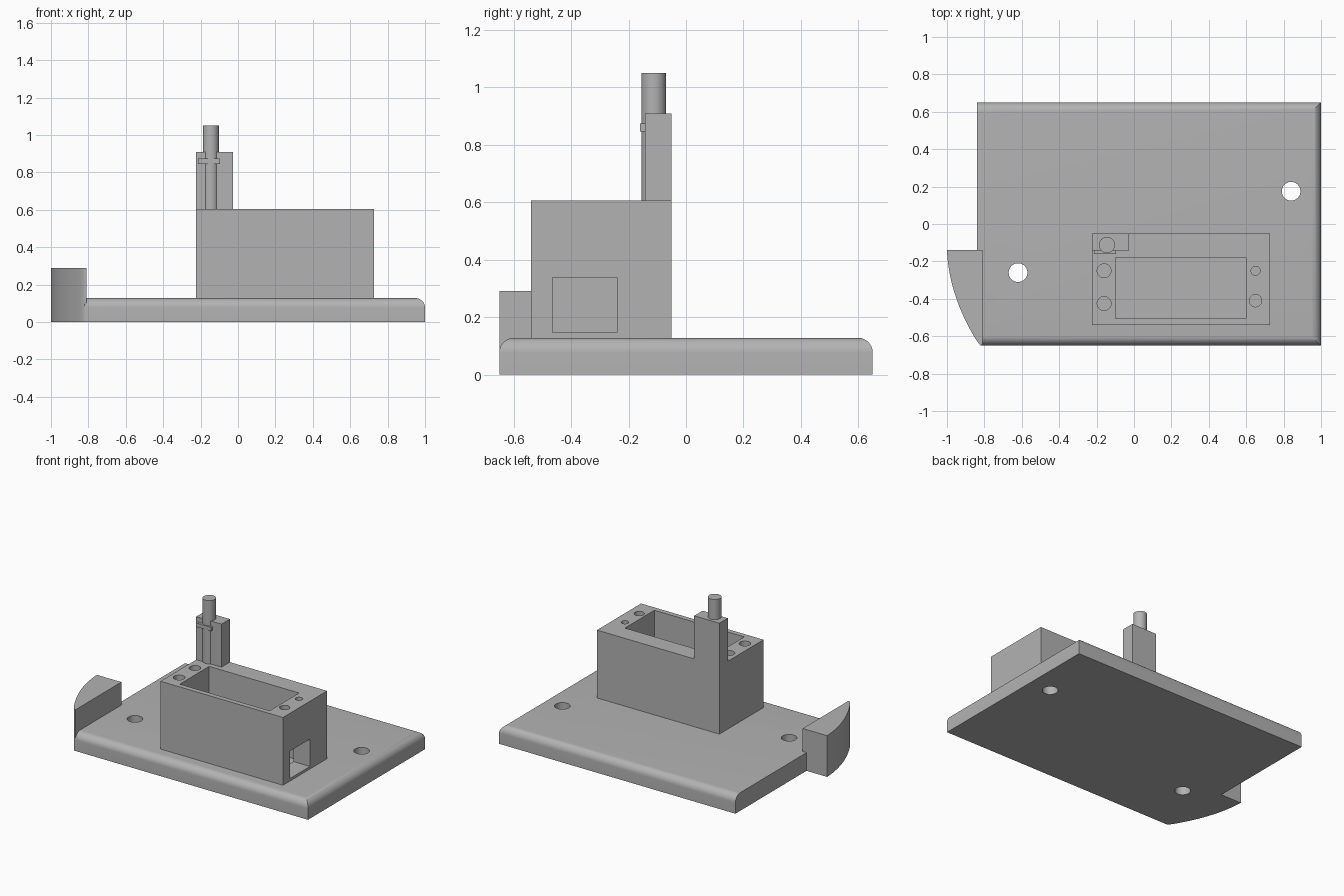
import bpy, bmesh, math

if "Cube" in bpy.data.objects:
    bpy.data.objects.remove(bpy.data.objects["Cube"])

grey = bpy.data.materials.new("plain_grey")
grey.use_nodes = True
grey.diffuse_color = (0.45, 0.45, 0.45, 1)
grey.node_tree.nodes["Principled BSDF"].inputs["Base Color"].default_value = (0.45, 0.45, 0.45, 1)


def finish(name, bm):
    bmesh.ops.recalc_face_normals(bm, faces=bm.faces)
    mesh = bpy.data.meshes.new(name)
    bm.to_mesh(mesh)
    bm.free()
    mesh.materials.append(grey)
    obj = bpy.data.objects.new(name, mesh)
    bpy.context.collection.objects.link(obj)
    return obj


def extrude_outline(points, z0, z1):
    bm = bmesh.new()
    face = bm.faces.new([bm.verts.new((x, y, z0)) for x, y in points])
    up = bmesh.ops.extrude_face_region(bm, geom=[face])["geom"]
    for v in up:
        if isinstance(v, bmesh.types.BMVert):
            v.co.z = z1
    return bm


def box(name, x0, x1, y0, y1, z0, z1):
    return finish(name, extrude_outline([(x0, y0), (x1, y0), (x1, y1), (x0, y1)], z0, z1))


def cylinder(name, x, y, r, z0, z1):
    ring = [(x + r * math.cos(math.tau * i / 48), y + r * math.sin(math.tau * i / 48)) for i in range(48)]
    return finish(name, extrude_outline(ring, z0, z1))


def activate(obj):
    bpy.ops.object.select_all(action='DESELECT')
    obj.select_set(True)
    bpy.context.view_layer.objects.active = obj


def cut(obj, cutters):
    activate(obj)
    for c in cutters:
        mod = obj.modifiers.new("cut", 'BOOLEAN')
        mod.operation = 'DIFFERENCE'
        mod.solver = 'EXACT'
        mod.object = c
        bpy.ops.object.modifier_apply(modifier=mod.name)
        bpy.data.objects.remove(c)


# Base plate: front, back and left-hand top edges rounded
PLATE = 0.128
bm = extrude_outline([(-0.84, 0.65), (-0.84, -0.16), (-0.82, -0.16),
                      (-0.82, -0.65), (1, -0.65), (1, 0.65)], 0, PLATE)
rounded = []
for e in bm.edges:
    a, b = e.verts[0].co, e.verts[1].co
    on_side = abs(a.y - b.y) < 1e-4 and abs(a.y) > 0.6
    on_end = a.x > 0.9 and b.x > 0.9
    if min(a.z, b.z) > 0.1 and (on_side or on_end):
        rounded.append(e)
bmesh.ops.bevel(bm, geom=rounded, offset=0.052, segments=10, profile=0.5, affect='EDGES')
base_plate = finish("base_plate", bm)
cut(base_plate, [cylinder("hole", x, y, 0.05, -0.1, 0.3) for x, y in ((0.84, 0.175), (-0.62, -0.26))])

# Curved bumper block at the corner, with an arc through its outer side
arc = []
for i in range(25):
    t = i / 24
    arc.append((-1 + 0.02 * t + 0.13 * t * t, -0.14 - 0.47 * t))
outline = arc + [(-0.838, -0.628), (-0.826, -0.643), (-0.81, -0.65), (-0.81, -0.14)]
corner_block = finish("corner_block", extrude_outline(outline, 0, 0.29))

# Open housing with a pocket, side window and screw holes
housing = box("housing", -0.225, 0.728, -0.54, -0.05, 0.1, 0.605)
cutters = [box("pocket", -0.1, 0.6, -0.505, -0.178, 0.132, 0.7),
           box("window", 0.55, 0.8, -0.464, -0.24, 0.146, 0.338)]
for x, y, r in ((-0.16, -0.25, 0.037), (-0.16, -0.425, 0.037),
                (0.65, -0.25, 0.024), (0.65, -0.41, 0.033)):
    cutters.append(cylinder("screw_hole", x, y, r, 0.4, 0.7))
cut(housing, cutters)

# Post with a round pin and a small tab
post = box("post", -0.225, -0.028, -0.143, -0.05, 0.6, 0.908)
pin = cylinder("pin", -0.145, -0.112, 0.043, 0.6, 1.05)
tab = box("tab", -0.215, -0.097, -0.16, -0.13, 0.846, 0.873)

for obj in (base_plate, corner_block, housing, pin):
    activate(obj)
    bpy.ops.object.shade_smooth_by_angle(angle=math.radians(30))
